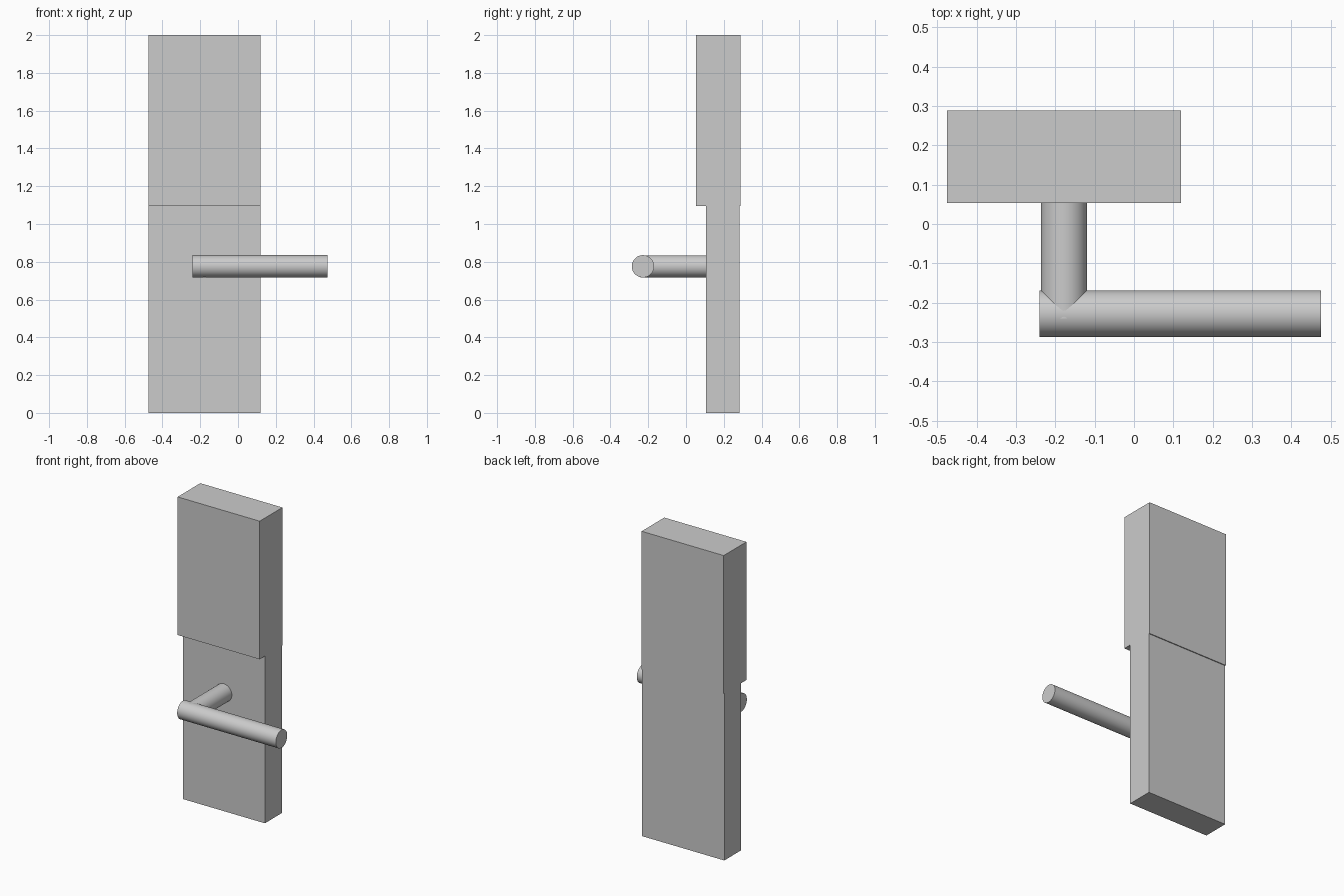
import bpy, math
from mathutils import Vector

if "Cube" in bpy.data.objects:
    bpy.data.objects.remove(bpy.data.objects["Cube"])


def box(name, lo, hi):
    lo, hi = Vector(lo), Vector(hi)
    bpy.ops.mesh.primitive_cube_add(size=1, location=(lo + hi) / 2)
    ob = bpy.context.object
    ob.name = name
    ob.scale = hi - lo
    bpy.ops.object.transform_apply(location=False, rotation=False, scale=True)
    return ob


def rod(name, start, end, radius):
    start, end = Vector(start), Vector(end)
    axis = end - start
    bpy.ops.mesh.primitive_cylinder_add(
        vertices=64, radius=radius, depth=axis.length, location=(start + end) / 2,
        rotation=axis.to_track_quat('Z', 'Y').to_euler())
    ob = bpy.context.object
    ob.name = name
    bpy.ops.object.shade_smooth_by_angle(angle=math.radians(30))
    return ob


# Backplate: slim lower plate and thicker upper housing
SPLIT = 1.095
box("lower_plate", (-0.475, 0.107, 0), (0.12, 0.282, SPLIT))
box("upper_housing", (-0.475, 0.053, SPLIT), (0.12, 0.288, 2))

# Handle: stem out of the plate, then the sideways lever
HANDLE_Z = 0.776
rod("handle_stem", (-0.178, 0.11, HANDLE_Z), (-0.178, -0.24, HANDLE_Z), 0.0585)
rod("handle_lever", (-0.24, -0.228, HANDLE_Z), (0.475, -0.228, HANDLE_Z), 0.059)
